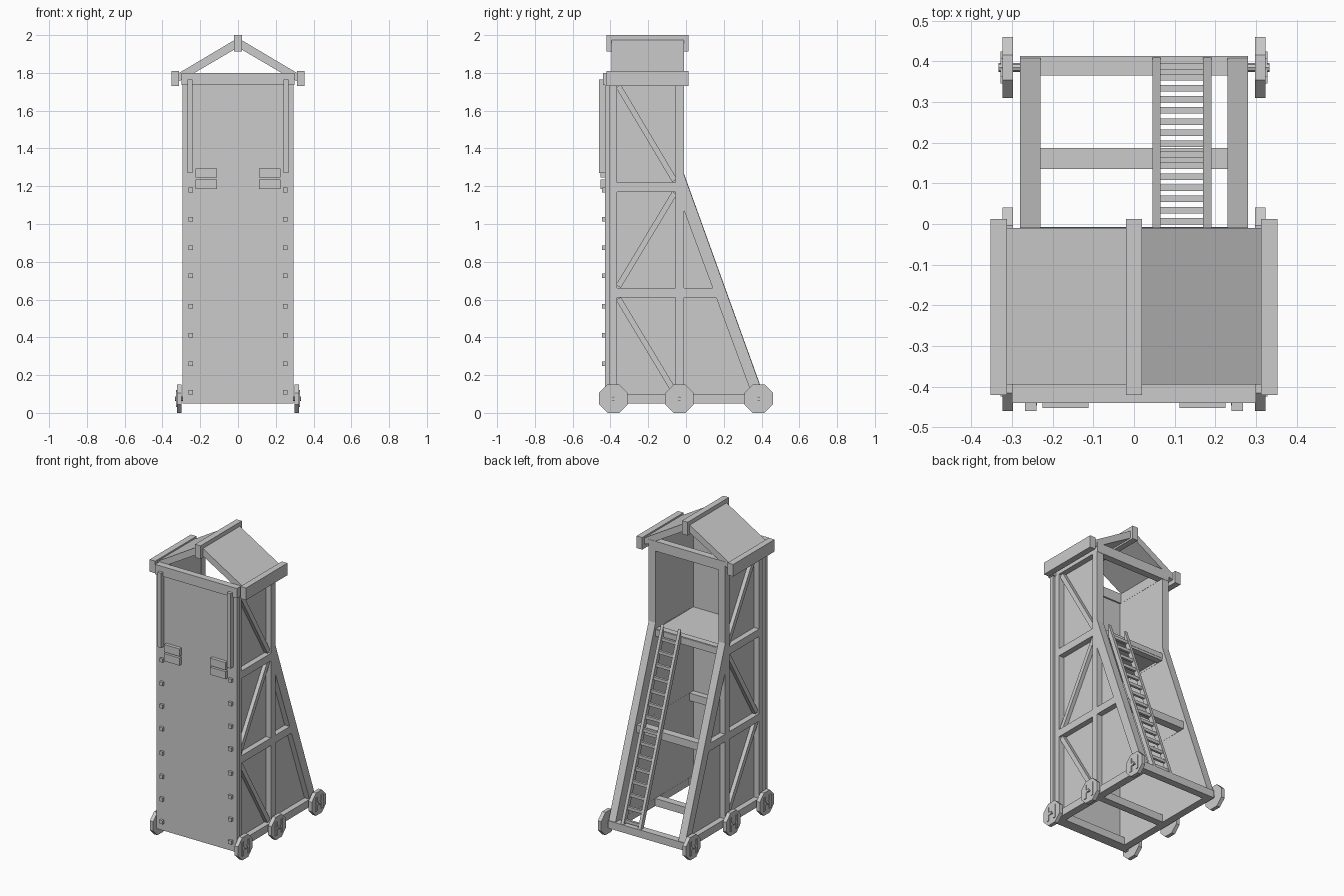
import bpy, bmesh, math
from mathutils import Vector

if "Cube" in bpy.data.objects:
    bpy.data.objects.remove(bpy.data.objects["Cube"])


def finish(name, bm):
    bmesh.ops.recalc_face_normals(bm, faces=bm.faces)
    me = bpy.data.meshes.new(name)
    bm.to_mesh(me)
    bm.free()
    ob = bpy.data.objects.new(name, me)
    bpy.context.collection.objects.link(ob)
    return ob


def prism(name, pts, a, b, axis='x'):
    """Extrude a profile (y,z along x, or x,z along y) from a to b."""
    bm = bmesh.new()
    put = (lambda p, t: (t, p[0], p[1])) if axis == 'x' else (lambda p, t: (p[0], t, p[1]))
    lo = [bm.verts.new(put(p, a)) for p in pts]
    hi = [bm.verts.new(put(p, b)) for p in pts]
    bm.faces.new(lo)
    bm.faces.new(hi)
    n = len(pts)
    for i in range(n):
        j = (i + 1) % n
        bm.faces.new((lo[i], lo[j], hi[j], hi[i]))
    return finish(name, bm)


def box(name, x, y, z):
    return prism(name, [(y[0], z[0]), (y[1], z[0]), (y[1], z[1]), (y[0], z[1])], x[0], x[1])


def strut(name, p, q, w, a, b):
    """Diagonal bar in the y-z plane from p to q."""
    p, q = Vector(p), Vector(q)
    d = (q - p).normalized()
    n = Vector((-d.y, d.x)) * w / 2
    return prism(name, [p + n, q + n, q - n, p - n], a, b)


# Front wall with its top beam
box("front_wall", (-.295, .295), (-.43, -.405), (.05, 1.74))
box("front_top_beam", (-.3, .3), (-.44, -.395), (1.735, 1.80))
box("back_top_beam", (-.28, .28), (-.055, -.008), (1.735, 1.80))

# Cross beams and upper platform
for i, y in enumerate((-.41, -.055, .365)):
    box("base_cross_beam_%d" % i, (-.28, .28), (y, y + .048), (.05, .10))
box("rear_middle_beam", (-.28, .28), (.135, .187), (.61, .66))
box("front_middle_beam", (-.235, .235), (-.41, -.365), (.61, .66))
box("upper_platform", (-.235, .235), (-.41, -.01), (1.185, 1.215))
box("platform_rear_beam", (-.235, .235), (-.055, -.012), (1.17, 1.22))

peg_heights = (.11, .26, .41, .565, .725, .875, 1.025, 1.18)
for s, side in ((1, "right"), (-1, "left")):
    # Side frame
    fx = (s * .23, s * .28)
    box("base_rail_" + side, fx, (-.41, .413), (.05, .10))
    box("front_post_" + side, fx, (-.41, -.365), (.10, 1.74))
    box("rear_post_" + side, fx, (-.055, -.01), (.10, 1.74))
    box("middle_rail_" + side, fx, (-.366, .17), (.61, .66))
    box("upper_rail_" + side, fx, (-.366, -.054), (1.17, 1.22))
    box("top_rail_" + side, fx, (-.41, -.01), (1.735, 1.80))
    prism("sloped_beam_" + side,
          [(-.01, 1.26), (.408, .10), (.348, .10), (-.01, 1.07)], *fx)
    # Diagonal braces
    for i, (p, q) in enumerate((((-.358, 1.73), (-.06, 1.23)),
                                ((-.358, .67), (-.06, 1.165)),
                                ((-.358, .605), (-.06, .11)))):
        strut("brace_%s_%d" % (side, i), p, q, .03, s * .238, s * .268)
    # Plank infill panels
    prism("side_panel_" + side,
          [(-.40, .06), (.37, .06), (-.02, 1.15), (-.02, 1.74), (-.40, 1.74)],
          s * .231, s * .243)

    # Front trims, hinge plates and pegs
    box("gate_trim_" + side, (s * .24, s * .268), (-.46, -.43), (1.27, 1.765))
    for i, z in enumerate((1.185, 1.245)):
        box("hinge_plate_%s_%d" % (side, i), (s * .112, s * .225), (-.452, -.43), (z, z + .05))
    for i, z in enumerate(peg_heights):
        box("peg_%s_%d" % (side, i), (s * .239, s * .263), (-.446, -.43), (z - .012, z + .012))

    # Roof slope and eave beam
    prism("roof_" + side, [(0, 1.985), (s * .32, 1.795), (s * .32, 1.755),
                           (s * .29, 1.765), (0, 1.935)], -.395, -.01, 'y')
    box("eave_beam_" + side, (s * .312, s * .353), (-.42, .012), (1.73, 1.81))

    # Wheels with hub bars and axles
    for i, y in enumerate((-.385, -.035, .385)):
        r = .075 / math.cos(math.pi / 8)
        ring = [(y + r * math.cos(math.pi * (k + .5) / 4),
                 .075 + r * math.sin(math.pi * (k + .5) / 4)) for k in range(8)]
        prism("wheel_%s_%d" % (side, i), ring, s * .298, s * .323)
        for k, o in enumerate((-.03, .03)):
            box("wheel_bar_%s_%d_%d" % (side, i, k), (s * .322, s * .328),
                (y + o - .009, y + o + .009), (.03, .12))
        box("wheel_crossbar_%s_%d" % (side, i), (s * .322, s * .328), (y - .022, y + .022), (.066, .084))
        hub = [(y + .011 * math.cos(k * math.pi / 4),
                .075 + .011 * math.sin(k * math.pi / 4)) for k in range(8)]
        prism("axle_%s_%d" % (side, i), hub, s * .27, s * .333)

box("ridge_beam", (-.02, .02), (-.42, .012), (1.912, 2.0))

# Ladder leaning on the rear beams
for i, x in enumerate((.045, .17)):
    prism("ladder_rail_%d" % i, [(-.01, 1.265), (.41, .10), (.378, .10), (-.01, 1.18)], x, x + .02)
for i in range(15):
    y = .388 - i * .0272
    z = .10 + (.395 - y) * 2.775
    box("ladder_rung_%d" % i, (.06, .175), (y - .008, y + .008), (z - .01, z + .01))
